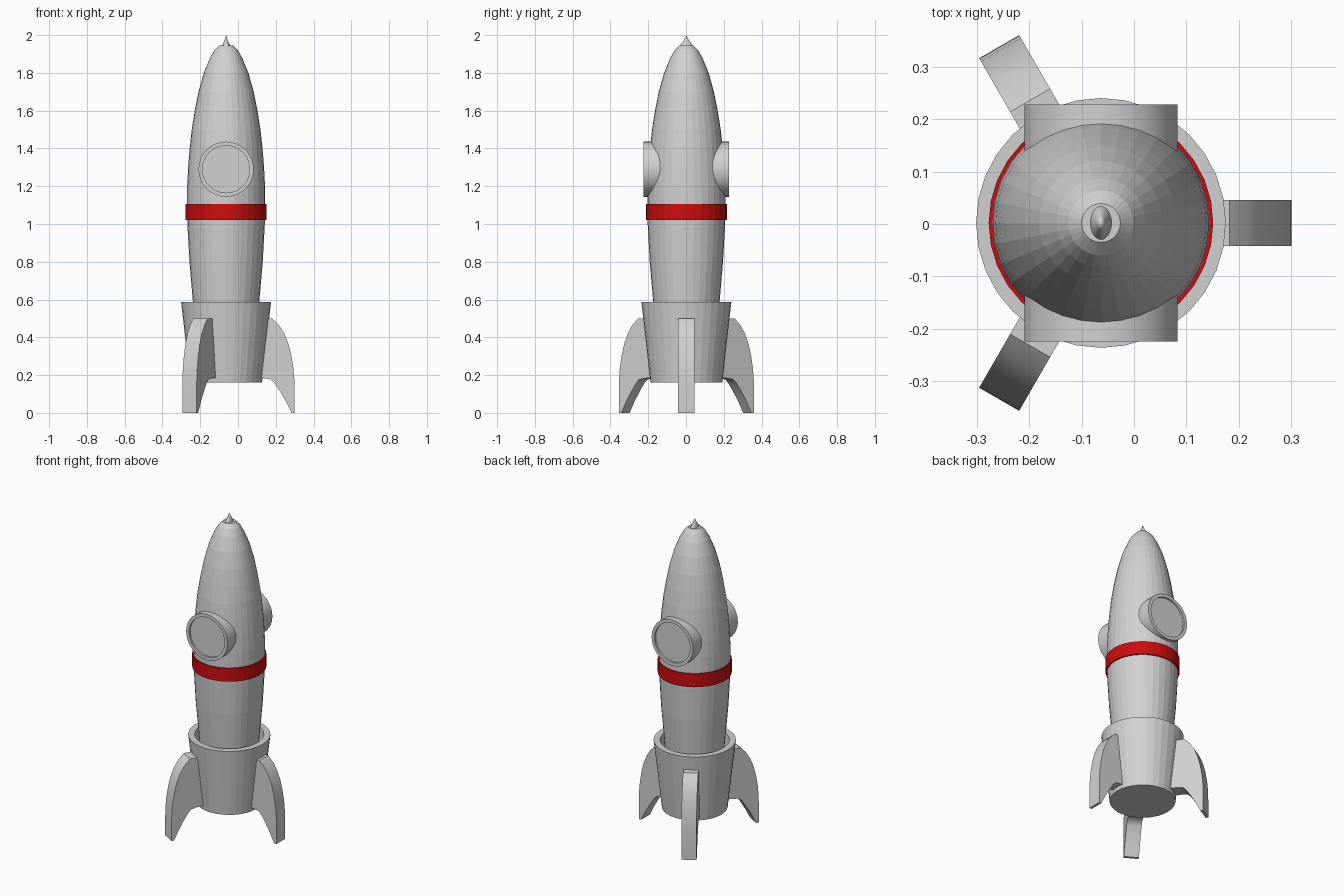
import bpy, bmesh, math
from mathutils import Matrix, Vector

if "Cube" in bpy.data.objects:
    bpy.data.objects.remove(bpy.data.objects["Cube"])

AX = Vector((-0.063, 0.002, 0))  # rocket axis


def material(name, rgb):
    m = bpy.data.materials.new(name)
    m.diffuse_color = (*rgb, 1)
    m.use_nodes = True
    m.node_tree.nodes["Principled BSDF"].inputs["Base Color"].default_value = m.diffuse_color
    return m


grey = material("light grey", (0.64, 0.64, 0.64))
red = material("red", (0.60, 0.004, 0.005))


def finish(name, bm, mat, smooth=None):
    bmesh.ops.remove_doubles(bm, verts=bm.verts, dist=1e-5)
    bmesh.ops.recalc_face_normals(bm, faces=bm.faces)
    me = bpy.data.meshes.new(name)
    bm.to_mesh(me)
    bm.free()
    me.materials.append(mat)
    ob = bpy.data.objects.new(name, me)
    bpy.context.collection.objects.link(ob)
    if smooth:
        bpy.ops.object.select_all(action='DESELECT')
        ob.select_set(True)
        bpy.context.view_layer.objects.active = ob
        bpy.ops.object.shade_smooth_by_angle(angle=math.radians(smooth))
    return ob


def lathe(name, profile, mat, matrix, closed=False, steps=32, smooth=None):
    """Spin a (radius, height) profile around z, then place it."""
    bm = bmesh.new()
    vs = [bm.verts.new((r, 0, z)) for r, z in profile]
    es = [bm.edges.new(p) for p in zip(vs, vs[1:])]
    if closed:
        es.append(bm.edges.new((vs[-1], vs[0])))
    bmesh.ops.spin(bm, geom=vs + es, cent=(0, 0, 0), axis=(0, 0, 1),
                   angle=math.tau, steps=steps, use_merge=True)
    bmesh.ops.transform(bm, matrix=matrix, verts=bm.verts)
    return finish(name, bm, mat, smooth)


axis = Matrix.Translation(AX)

# Fuselage
lathe("body", [(0, .4), (.16, .4), (.176, .59), (.194, .8), (.205, 1.0), (.207, 1.1),
               (.206, 1.2), (.201, 1.3), (.193, 1.4), (.182, 1.5), (.166, 1.6),
               (.146, 1.7), (.118, 1.8), (.085, 1.88), (.062, 1.92), (.037, 1.945),
               (0, 1.945)], grey, axis)

# Oval nose spike
lathe("nose_spike", [(0, 1.935), (.033, 1.935), (.031, 1.948), (.012, 1.975), (0, 2.0)], grey,
      axis @ Matrix.Diagonal((.64, 1, 1, 1)), smooth=40)

# Red band
lathe("red_band", [(.200, 1.02), (.214, 1.02), (.214, 1.105), (.200, 1.105)], red,
      axis, closed=True)

# Flared engine skirt with an open rim
lathe("engine_skirt", [(0, .16), (.19, .16), (.238, .587), (.2, .587), (.185, .45), (0, .45)],
      grey, axis)

# Portholes: one drum through the body, recessed pane at each end
d = .226
lathe("portholes", [(0, -d + .012), (.125, -d + .012), (.125, -d), (.146, -d),
                    (.146, d), (.125, d), (.125, d - .012), (0, d - .012)], grey,
      Matrix.Translation(AX + Vector((0, 0, 1.29))) @ Matrix.Rotation(math.pi / 2, 4, 'X'),
      smooth=30)

# Three curved fins
FIN = [(.15, .5), (.245, .5), (.28, .465), (.308, .42), (.33, .365), (.345, .305), (.356, .24),
       (.362, .17), (.363, .09), (.363, 0), (.347, 0), (.32, .055), (.285, .115), (.255, .16),
       (.237, .177), (.205, .183), (.15, .187)]


def fin(name, angle, offset):
    bm = bmesh.new()
    f = bm.faces.new([bm.verts.new((x + offset, -.044, z)) for x, z in FIN])
    side = bmesh.ops.extrude_face_region(bm, geom=[f])["geom"]
    bmesh.ops.translate(bm, vec=(0, .088, 0),
                        verts=[v for v in side if isinstance(v, bmesh.types.BMVert)])
    bmesh.ops.transform(bm, verts=bm.verts,
                        matrix=axis @ Matrix.Rotation(math.radians(angle), 4, 'Z'))
    finish(name, bm, grey, 35)


for i, off in enumerate((0, .025, .025)):
    fin(f"fin_{i + 1}", 120 * i, off)
